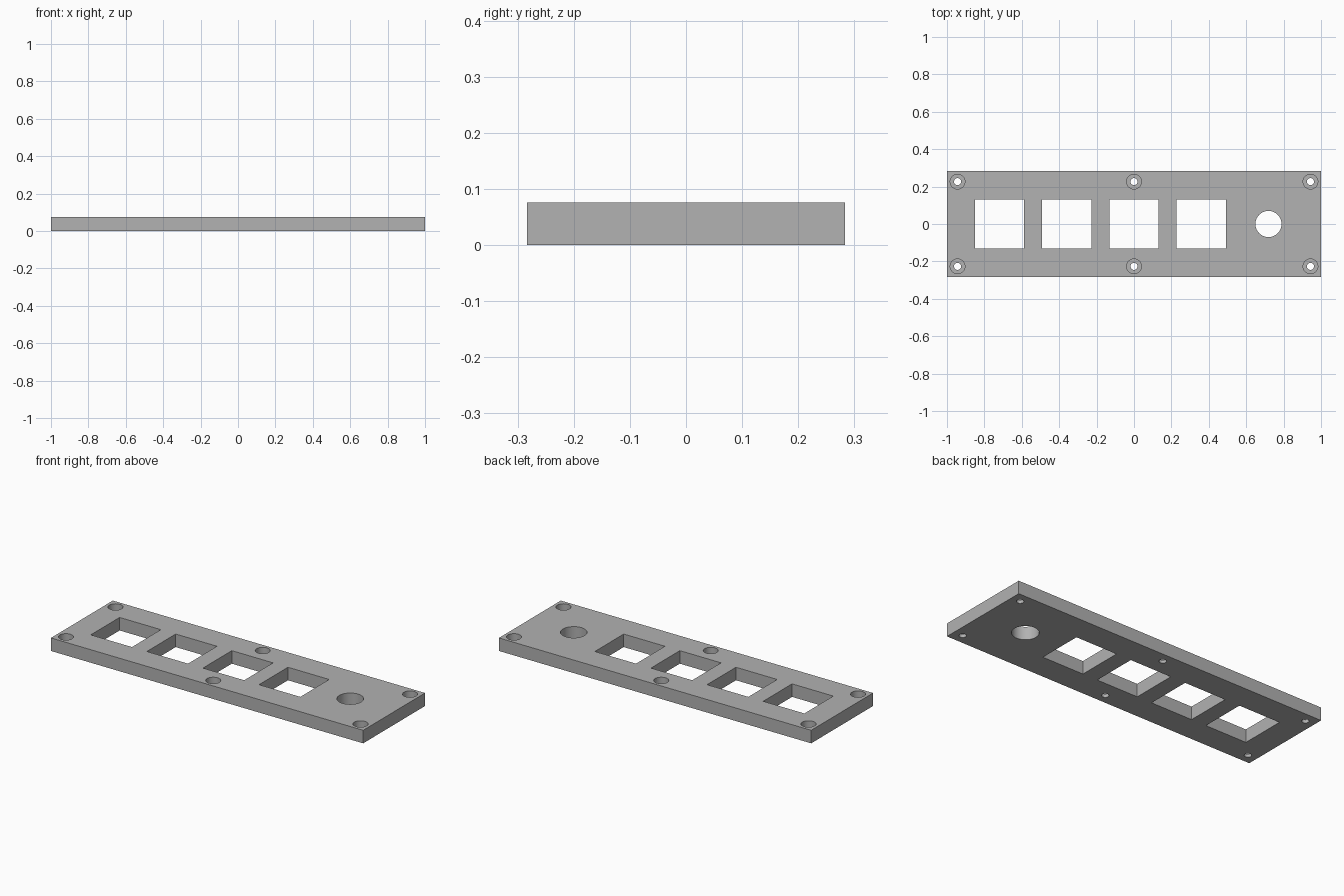
import bpy
import math

if "Cube" in bpy.data.objects:
    bpy.data.objects.remove(bpy.data.objects["Cube"], do_unlink=True)

MM = 2 / 106          # panel is 106 x 30 x 4 units, scaled to a length of 2
HEIGHT = 4 * MM
PITCH = 19.05 * MM

grey = bpy.data.materials.new("plain grey")
grey.use_nodes = True
colour = (0.445, 0.445, 0.445, 1)
grey.diffuse_color = colour
grey.node_tree.nodes["Principled BSDF"].inputs["Base Color"].default_value = colour


def box(name, x, size_x, size_y, bottom, top):
    bpy.ops.mesh.primitive_cube_add(size=1, location=(x, 0, (bottom + top) / 2))
    obj = bpy.context.object
    obj.name = name
    obj.scale = (size_x, size_y, top - bottom)
    bpy.ops.object.transform_apply(location=True, rotation=False, scale=True)
    return obj


def drill(name, x, y, radius, bottom, top):
    bpy.ops.mesh.primitive_cylinder_add(
        vertices=48, radius=radius, depth=top - bottom,
        location=(x, y, (bottom + top) / 2))
    obj = bpy.context.object
    obj.name = name
    return obj


def cut(target, cutter):
    cutter.hide_render = True
    mod = target.modifiers.new("cut", "BOOLEAN")
    mod.operation = "DIFFERENCE"
    mod.solver = "EXACT"
    mod.object = cutter
    bpy.context.view_layer.objects.active = target
    bpy.ops.object.modifier_apply(modifier=mod.name)
    bpy.data.objects.remove(cutter, do_unlink=True)


# Flat panel
panel = box("panel", 0, 2, 30 * MM, 0, HEIGHT)
panel.data.materials.append(grey)

# Four square windows and one round opening in a row
for i in range(-2, 2):
    cut(panel, box("window_cutter", i * PITCH, 14 * MM, 14 * MM, -0.1, 0.2))
cut(panel, drill("round_cutter", 2 * PITCH, 0, 0.07, -0.1, 0.2))

# Six counterbored screw holes
for x in (-50 * MM, 0, 50 * MM):
    for y in (-12 * MM, 12 * MM):
        cut(panel, drill("screw_cutter", x, y, MM, -0.1, 0.2))
        cut(panel, drill("head_cutter", x, y, 0.0395, MM, 0.2))

bpy.ops.object.select_all(action="DESELECT")
panel.select_set(True)
bpy.context.view_layer.objects.active = panel
bpy.ops.object.shade_smooth_by_angle(angle=math.radians(30))
